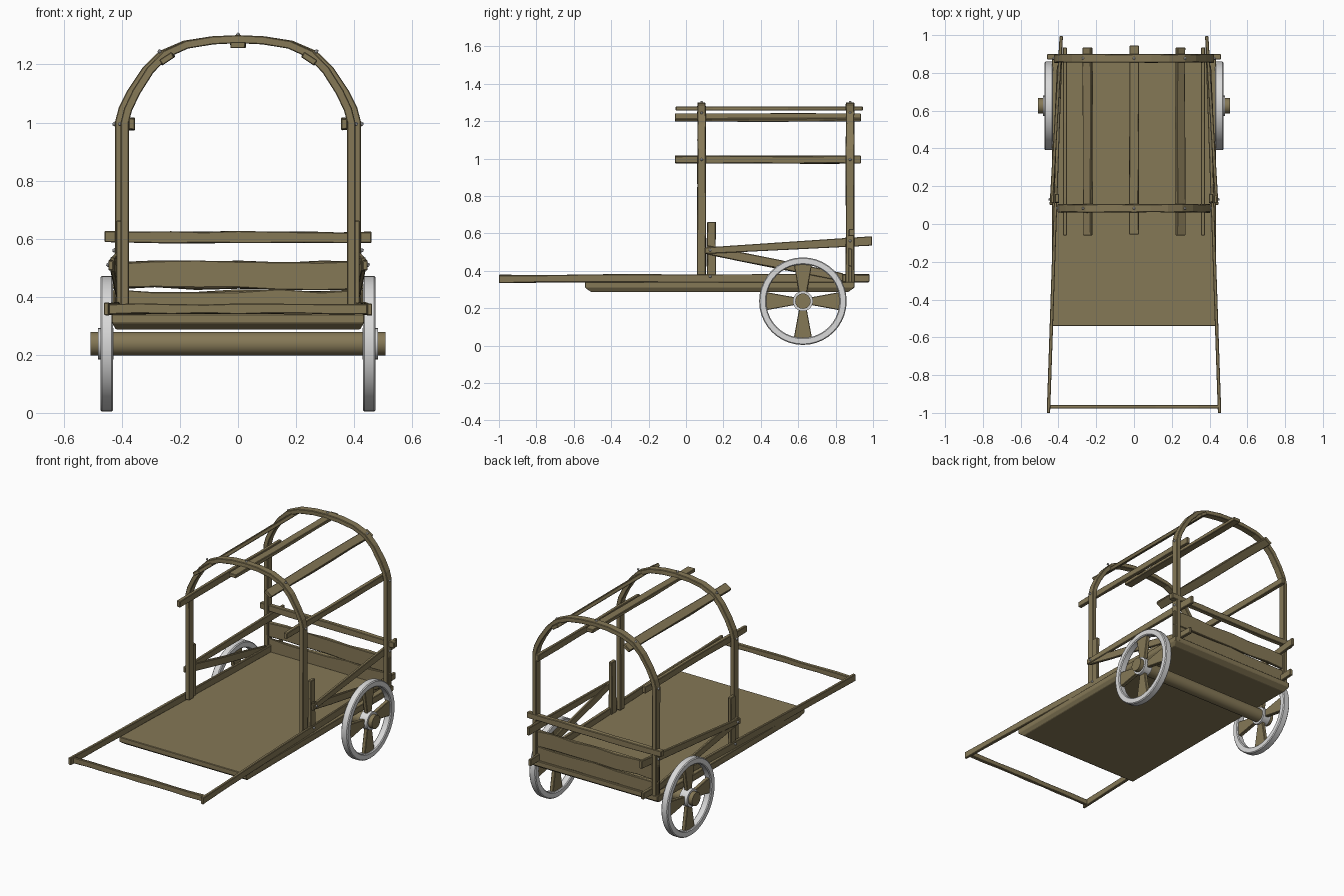
import bpy, bmesh, math, random
from mathutils import Vector, Matrix

random.seed(4)
if "Cube" in bpy.data.objects:
    bpy.data.objects.remove(bpy.data.objects["Cube"])


def material(name, rgb):
    m = bpy.data.materials.new(name)
    m.use_nodes = True
    m.diffuse_color = (*rgb, 1)
    m.node_tree.nodes["Principled BSDF"].inputs["Base Color"].default_value = (*rgb, 1)
    return m


WOOD = material("olive wood", (0.235, 0.188, 0.094))
STEEL = material("pale steel", (0.7, 0.7, 0.7))


def finish(name, bm, mat, smooth=False, bevel=0):
    bmesh.ops.recalc_face_normals(bm, faces=bm.faces)
    me = bpy.data.meshes.new(name)
    bm.to_mesh(me)
    bm.free()
    me.materials.append(mat)
    if smooth:
        me.polygons.foreach_set("use_smooth", [True] * len(me.polygons))
        me.set_sharp_from_angle(angle=math.radians(35))
    ob = bpy.data.objects.new(name, me)
    bpy.context.collection.objects.link(ob)
    if bevel:
        mod = ob.modifiers.new("worn_edges", 'BEVEL')
        mod.width = bevel
        mod.segments = 1
    return ob


def sweep(name, path, side, widths, thick, mat=WOOD, closed=False, rough=0,
          smooth=False, bevel=0.003):
    """Rectangular section along a path; width runs along side, thickness across it."""
    pts = [Vector(p) for p in path]
    side = Vector(side).normalized()
    n = len(pts)
    bm = bmesh.new()
    rings = []
    for i, p in enumerate(pts):
        if closed:
            t = pts[(i + 1) % n] - pts[i - 1]
        else:
            t = pts[min(i + 1, n - 1)] - pts[max(i - 1, 0)]
        nrm = t.cross(side).normalized()
        w = widths[i] if isinstance(widths, (list, tuple)) else widths
        ring = []
        for a, b in ((-1, -1), (1, -1), (1, 1), (-1, 1)):
            wob = random.uniform(-rough, rough)
            ring.append(bm.verts.new(p + side * (a * w / 2 + wob) + nrm * b * thick / 2))
        rings.append(ring)
    for i in range(n if closed else n - 1):
        r, s = rings[i], rings[(i + 1) % n]
        for k in range(4):
            bm.faces.new((r[k], r[(k + 1) % 4], s[(k + 1) % 4], s[k]))
    if not closed:
        bm.faces.new(rings[0])
        bm.faces.new(rings[-1])
    return finish(name, bm, mat, smooth, bevel)


def beam(name, a, b, side, width, thick, cuts=5, rough=0.003):
    a, b = Vector(a), Vector(b)
    return sweep(name, [a.lerp(b, i / cuts) for i in range(cuts + 1)],
                 side, width, thick, rough=rough)


def rod(name, x0, x1, y, z, r, mat, sides=24):
    bm = bmesh.new()
    mtx = Matrix.Translation(((x0 + x1) / 2, y, z)) @ Matrix.Rotation(math.pi / 2, 4, 'Y')
    bmesh.ops.create_cone(bm, cap_ends=True, segments=sides, radius1=r, radius2=r,
                          depth=abs(x1 - x0), matrix=mtx)
    return finish(name, bm, mat, True)


def bolt(x, y, z):
    bm = bmesh.new()
    bmesh.ops.create_icosphere(bm, subdivisions=1, radius=0.008,
                               matrix=Matrix.Translation((x, y, z)))
    finish("bolt", bm, STEEL, True)


UP, ACROSS, ALONG = (0, 0, 1), (1, 0, 0), (0, 1, 0)

# Bed with a tapered underside
bm = bmesh.new()
bmesh.ops.create_cube(bm, size=1)
for v in bm.verts:
    low = v.co.z < 0
    v.co = Vector((v.co.x * (0.87), 0.18 + v.co.y * 1.44, 0.315))
    v.co.z += -0.005 if low else 0.025
base = min(bm.faces, key=lambda f: f.calc_center_median().z + f.normal.z)
bottom = [f for f in bm.faces if all(v.co.z < 0.32 for v in f.verts)]
new = bmesh.ops.extrude_face_region(bm, geom=bottom)
bmesh.ops.delete(bm, geom=bottom, context='FACES_ONLY')
for v in new["geom"]:
    if isinstance(v, bmesh.types.BMVert):
        v.co.x *= 0.965
        v.co.y = 0.18 + (v.co.y - 0.18) * 0.955
        v.co.z = 0.287
finish("bed", bm, WOOD, bevel=0.003)

# Front crossbar and tail boards
beam("front_crossbar", (-0.455, -0.967, 0.358), (0.455, -0.967, 0.358), UP, 0.034, 0.02, 8)
beam("tail_rail", (-0.46, 0.885, 0.605), (0.46, 0.885, 0.605), UP, 0.038, 0.03, 8)
beam("upper_tail_board", (-0.43, 0.878, 0.474), (0.43, 0.878, 0.474), UP, 0.092, 0.02, 6, 0.006)
beam("lower_tail_board", (-0.43, 0.878, 0.379), (0.43, 0.878, 0.379), UP, 0.084, 0.02, 6, 0.006)

# Hoops: straight legs with a faceted round top
CURVE = [(0.41, 1.0), (0.398, 1.045), (0.368, 1.105), (0.318, 1.18), (0.262, 1.235),
         (0.185, 1.268), (0.09, 1.283)]
for label, y, grow, foot in (("front", 0.083, -0.02, 0.35), ("rear", 0.877, 0, 0.315)):
    half = [(0.41, foot), (0.41, 0.66)] + CURVE
    half = [(x + grow * x / 0.41, z) for x, z in half]
    path = half + [(0, 1.287)] + [(-x, z) for x, z in reversed(half)]
    sweep(label + "_hoop", [(x, y, z) for x, z in path], ALONG, 0.044, 0.028, rough=0.002)
    for x, z in ((0, 1.302), (0.27, 1.245), (-0.27, 1.245)):
        bolt(x, y, z)

# Ridge batten
beam("ridge_batten", (0, -0.055, 1.267), (0, 0.945, 1.267), ACROSS, 0.05, 0.022)

for s, tag in ((1, "left"), (-1, "right")):
    # Roof and side battens
    beam(tag + "_roof_batten", (s * 0.245, -0.06, 1.22), (s * 0.245, 0.935, 1.22),
         (0.83, 0, -s * 0.55), 0.052, 0.022)
    beam(tag + "_side_batten", (s * 0.366, -0.06, 0.995), (s * 0.366, 0.935, 0.995),
         UP, 0.04, 0.022)

    # Shaft rails, short posts and braces
    beam(tag + "_shaft_rail", (s * 0.453, -1.0, 0.358), (s * 0.386, 0.98, 0.36),
         UP, 0.042, 0.018, 8)
    beam(tag + "_short_post", (s * 0.408, 0.135, 0.34), (s * 0.408, 0.135, 0.662),
         ALONG, 0.046, 0.022, 3)
    sweep(tag + "_upper_brace", [(s * 0.438, 0.10, 0.508), (s * 0.413, 0.53, 0.533),
                                 (s * 0.385, 0.995, 0.56)],
          UP, [0.034, 0.042, 0.05], 0.018)
    beam(tag + "_lower_brace", (s * 0.432, 0.11, 0.512), (s * 0.40, 0.84, 0.365),
         UP, 0.046, 0.016, 4)
    for x, y, z in ((0.406, 0.083, 0.995), (0.426, 0.877, 0.995), (0.447, 0.13, 0.51),
                    (0.426, 0.877, 0.56), (0.430, 0.13, 0.37)):
        bolt(s * x, y, z)

    # Wheel: steel tyre, hub ring and four flared spokes
    cy, cz = 0.625, 0.238
    circle = [(s * 0.452, cy + 0.215 * math.cos(a), cz + 0.215 * math.sin(a))
              for a in (math.tau * i / 40 for i in range(40))]
    sweep(tag + "_tyre", circle, ACROSS, 0.044, 0.038, STEEL, closed=True,
          smooth=True, bevel=0.005)
    rod(tag + "_hub_ring", s * 0.428, s * 0.482, cy, cz, 0.054, STEEL)
    for i in range(4):
        d = Vector((0, math.cos(i * math.pi / 2), math.sin(i * math.pi / 2)))
        c = Vector((s * 0.452, cy, cz))
        sweep(tag + "_spoke", [c + d * 0.04, c + d * 0.2],
              d.cross(Vector(ACROSS)), [0.04, 0.098], 0.024)

# Axle through both wheels
rod("axle", -0.508, 0.508, 0.625, 0.238, 0.041, WOOD)
